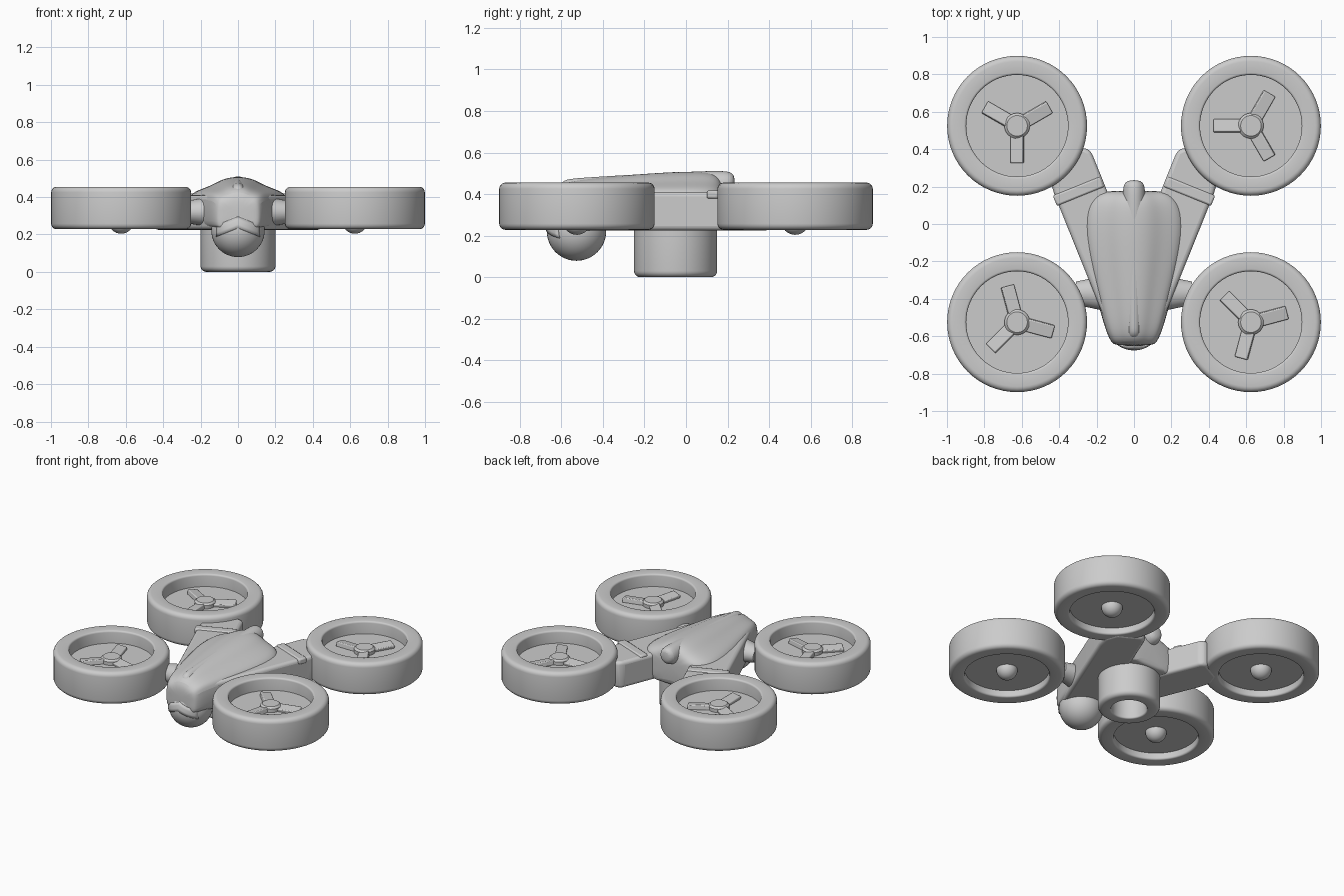
import bpy, bmesh, math
from mathutils import Matrix, Vector

cube = bpy.data.objects.get("Cube")
if cube:
    bpy.data.objects.remove(cube, do_unlink=True)

GREY = (0.6, 0.6, 0.6, 1)
grey = bpy.data.materials.new("plain grey")
grey.use_nodes = True
grey.diffuse_color = GREY
bsdf = next(n for n in grey.node_tree.nodes if n.type == 'BSDF_PRINCIPLED')
bsdf.inputs["Base Color"].default_value = GREY


def finish(name, bm, bevel=0, segments=3, subdiv=0, thickness=0):
    """Turn a bmesh into a smooth shaded object with optional modifiers."""
    bmesh.ops.recalc_face_normals(bm, faces=bm.faces)
    mesh = bpy.data.meshes.new(name)
    bm.to_mesh(mesh)
    bm.free()
    mesh.materials.append(grey)
    ob = bpy.data.objects.new(name, mesh)
    bpy.context.scene.collection.objects.link(ob)
    if thickness:
        mod = ob.modifiers.new("thickness", 'SOLIDIFY')
        mod.thickness, mod.offset = thickness, 0
    if bevel:
        mod = ob.modifiers.new("bevel", 'BEVEL')
        mod.width, mod.segments, mod.limit_method = bevel, segments, 'ANGLE'
    if subdiv:
        mod = ob.modifiers.new("subdivision", 'SUBSURF')
        mod.levels = mod.render_levels = subdiv
    bpy.ops.object.select_all(action='DESELECT')
    ob.select_set(True)
    bpy.context.view_layer.objects.active = ob
    bpy.ops.object.shade_smooth_by_angle(angle=math.radians(40))


def lathe(name, profile, centre, closed=False, steps=64):
    """Spin a (radius, z) profile around a vertical axis."""
    bm = bmesh.new()
    verts = [bm.verts.new((r, 0, z)) for r, z in profile]
    pairs = list(zip(verts, verts[1:])) + ([(verts[-1], verts[0])] if closed else [])
    edges = [bm.edges.new(p) for p in pairs]
    bmesh.ops.spin(bm, geom=verts + edges, cent=(0, 0, 0), axis=(0, 0, 1),
                   angle=math.tau, steps=steps, use_merge=True)
    bmesh.ops.remove_doubles(bm, verts=bm.verts, dist=0.0002)
    bmesh.ops.translate(bm, verts=bm.verts, vec=centre)
    finish(name, bm)


def box(name, size, matrix, bevel):
    bm = bmesh.new()
    bmesh.ops.create_cube(bm, size=1, matrix=matrix @ Matrix.Diagonal((*size, 1)))
    finish(name, bm, bevel, 2)


def loft(name, sections):
    """Skin equal-length rings of points and cap both ends."""
    bm = bmesh.new()
    rings = [[bm.verts.new(p) for p in ring] for ring in sections]
    n = len(rings[0])
    for a, b in zip(rings, rings[1:]):
        for i in range(n):
            bm.faces.new((a[i], a[(i + 1) % n], b[(i + 1) % n], b[i]))
    bm.faces.new(rings[0])
    bm.faces.new(rings[-1])
    finish(name, bm, subdiv=2)


def arc(r, cx, cz, start, end, steps):
    """Points of an arc in the (radius, z) plane, angles in degrees."""
    angles = [math.radians(start + (end - start) * i / steps) for i in range(steps + 1)]
    return [(cx + r * math.cos(a), cz + r * math.sin(a)) for a in angles]


# Four ducted rotors
duct = (arc(0.03, 0.344, 0.258, -90, 0, 5) + arc(0.03, 0.344, 0.425, 0, 90, 5)
        + arc(0.012, 0.284, 0.443, 90, 180, 3) + arc(0.012, 0.284, 0.24, 180, 270, 3))
hub = ([(0, 0.403), (0.055, 0.403), (0.068, 0.391)]
       + arc(0.068, 0, 0.272, 0, -90, 8))
plate = [(0, 0.367), (0.285, 0.367), (0.285, 0.275), (0, 0.275)]
for end, y, turns in (("rear", 0.525, (60, 30)), ("front", -0.525, (15, 105))):
    for side, sx, turn in (("left", 1, turns[0]), ("right", -1, turns[1])):
        centre = Vector((sx * 0.625, y, 0))
        label = f"{end}_{side}"
        lathe(label + "_duct", duct, centre, closed=True)
        lathe(label + "_duct_floor", plate, centre)
        lathe(label + "_hub", hub, centre, steps=32)
        for i in range(3):
            m = (Matrix.Translation(centre + Vector((0, 0, 0.375)))
                 @ Matrix.Rotation(math.radians(turn + 120 * i), 4, 'Z')
                 @ Matrix.Translation((0.12, 0, 0))
                 @ Matrix.Rotation(math.radians(10), 4, 'X'))
            box(f"{label}_blade_{i + 1}", (0.16, 0.07, 0.035), m, 0.006)

# Diagonal arms, their raised bands and the flared front rotor pylons
outline = [(0.12, -0.6), (0.425, 0.155), (0.45, 0.24), (0.42, 0.33),
           (0.27, 0.41), (0.23, 0.39), (-0.13, -0.5)]
for side, sx in (("left", 1), ("right", -1)):
    bm = bmesh.new()
    face = bm.faces.new([bm.verts.new((sx * x, y, 0.225)) for x, y in outline])
    top = bmesh.ops.extrude_face_region(bm, geom=[face])["geom"]
    bmesh.ops.translate(bm, vec=(0, 0, 0.185),
                        verts=[v for v in top if isinstance(v, bmesh.types.BMVert)])
    finish(side + "_arm", bm, 0.035, 4)

    m = (Matrix.Translation((sx * 0.297, 0.175, 0.398))
         @ Matrix.Rotation(math.radians(-22 * sx), 4, 'Z'))
    box(side + "_arm_band", (0.272, 0.06, 0.04), m, 0.01)

    bm = bmesh.new()
    m = (Matrix.Translation((sx * 0.22, -0.37, 0.32))
         @ Matrix.Diagonal((1, 1, 0.85, 1)) @ Matrix.Rotation(sx * math.pi / 2, 4, 'Y'))
    bmesh.ops.create_cone(bm, cap_ends=True, segments=32, radius1=0.1,
                          radius2=0.062, depth=0.18, matrix=m)
    finish(side + "_pylon", bm)

# Body that blends from the central ridge down to the arms
def body_ring(y, w, zt, zs=0.415, zb=0.225):
    rise = zt - zs
    half = [(0.3 * w, zt - 0.15 * rise), (0.5 * w, zs + 0.5 * rise),
            (0.75 * w, zs + 0.25 * rise), (w, zs - 0.01), (w, zb + 0.03), (0.9 * w, zb)]
    pts = [(0, zt)] + half + [(-x, z) for x, z in reversed(half)]
    return [(x, y, z) for x, z in pts]

loft("body", [body_ring(*s) for s in (
    (-0.65, 0.1, 0.37, 0.36), (-0.635, 0.12, 0.43, 0.39), (-0.58, 0.15, 0.465),
    (-0.4, 0.2, 0.485), (-0.1, 0.28, 0.51), (0.08, 0.28, 0.515), (0.15, 0.22, 0.5),
    (0.18, 0.17, 0.45, 0.4))])

# Rounded spine that rises to the rear
def spine_ring(y, w, zt, zb):
    mid, high = (zt + zb) / 2, (zt - zb) / 2
    return [(w * math.cos(a), y, mid + high * math.sin(a))
            for a in (math.tau * i / 12 for i in range(12))]

loft("spine", [spine_ring(*s) for s in (
    (-0.615, 0.03, 0.44, 0.36), (-0.585, 0.045, 0.472, 0.33), (-0.54, 0.05, 0.48, 0.32),
    (-0.2, 0.055, 0.5, 0.36), (0.16, 0.065, 0.518, 0.37), (0.215, 0.058, 0.509, 0.39),
    (0.235, 0.03, 0.49, 0.42))])

# Ball head with a raised chevron visor
HEAD = Vector((0, -0.527, 0.222))
bm = bmesh.new()
bmesh.ops.create_uvsphere(bm, u_segments=40, v_segments=24, radius=0.143,
                          matrix=Matrix.Translation(HEAD))
finish("head", bm)

bm = bmesh.new()
bmesh.ops.create_grid(bm, x_segments=16, y_segments=3, size=1)
for v in bm.verts:
    x = v.co.x * 0.115
    z = 0.264 - 0.4 * abs(x) + v.co.y * 0.03 - HEAD.z
    v.co = HEAD + Vector((x, -math.sqrt(0.144 ** 2 - x * x - z * z), z))
finish("visor", bm, thickness=0.01)

# Canister underneath with a deep bore
canister = ([(0, 0.2), (0.115, 0.2)] + arc(0.01, 0.125, 0.01, 180, 270, 3)
            + arc(0.03, 0.17, 0.03, -90, 0, 5) + [(0.2, 0.2), (0.2, 0.27), (0, 0.27)])
lathe("canister", canister, (0, -0.05, 0))
